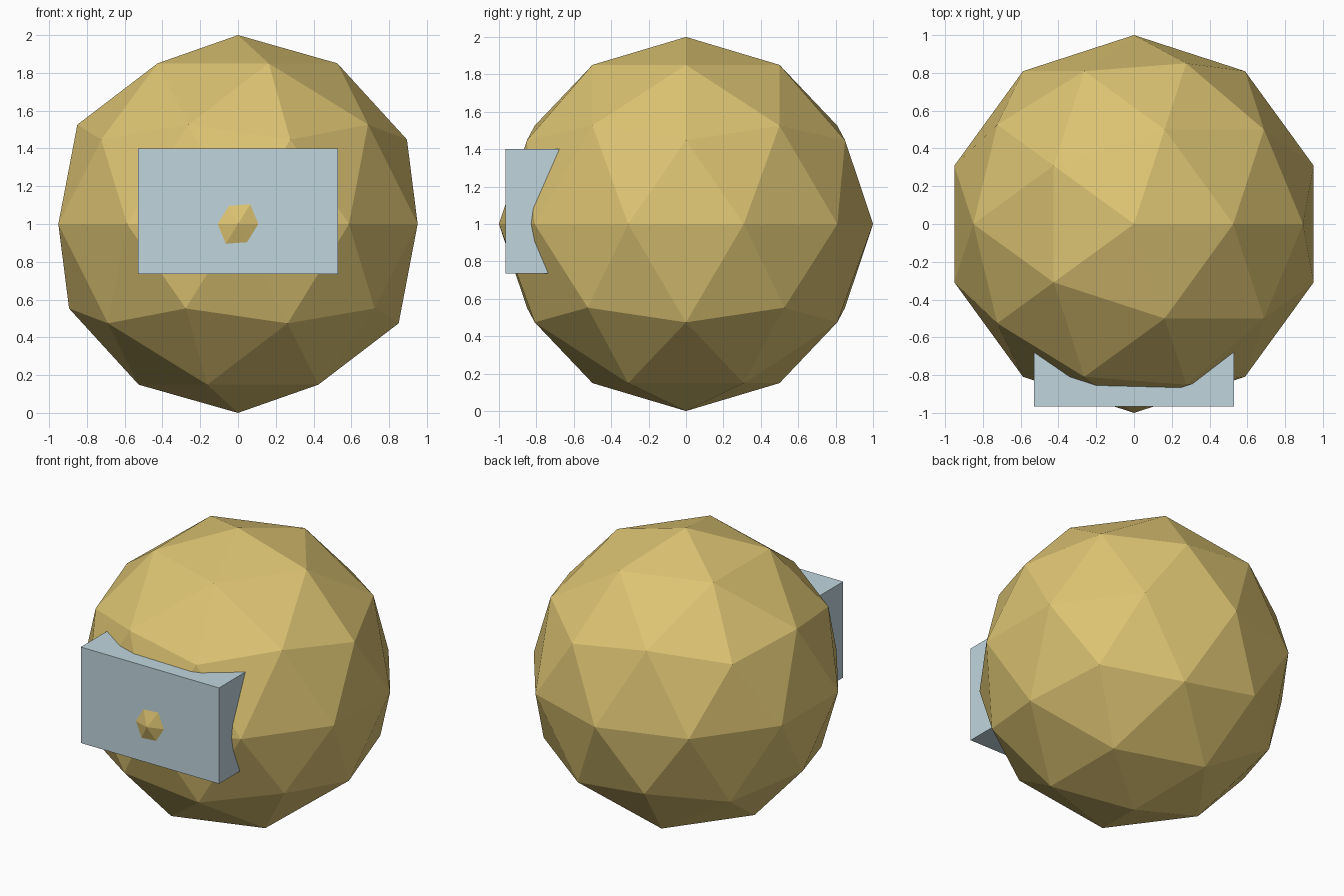
import bpy

if "Cube" in bpy.data.objects:
    bpy.data.objects.remove(bpy.data.objects["Cube"])


def material(name, rgb):
    mat = bpy.data.materials.new(name)
    mat.diffuse_color = (*rgb, 1.0)
    mat.use_nodes = True
    mat.node_tree.nodes["Principled BSDF"].inputs["Base Color"].default_value = mat.diffuse_color
    return mat


gold = material("gold", (0.72, 0.55, 0.17))
pale_blue = material("pale blue", (0.53, 0.67, 0.73))

# Faceted ball, one corner pointing forward through the plate
bpy.ops.mesh.primitive_ico_sphere_add(subdivisions=2, radius=1, location=(0, 0, 1))
ball = bpy.context.object
ball.name = "faceted_ball"
ball.data.materials.append(gold)

# Block set into the front of the ball
x_half, y_front, y_back, z_low, z_high = 0.53, -0.965, -0.6, 0.735, 1.40
bpy.ops.mesh.primitive_cube_add(
    size=1, location=(0, (y_front + y_back) / 2, (z_low + z_high) / 2))
block = bpy.context.object
block.name = "front_block"
block.scale = (2 * x_half, y_back - y_front, z_high - z_low)
bpy.ops.object.transform_apply(location=False, rotation=False, scale=True)
block.data.materials.append(pale_blue)
